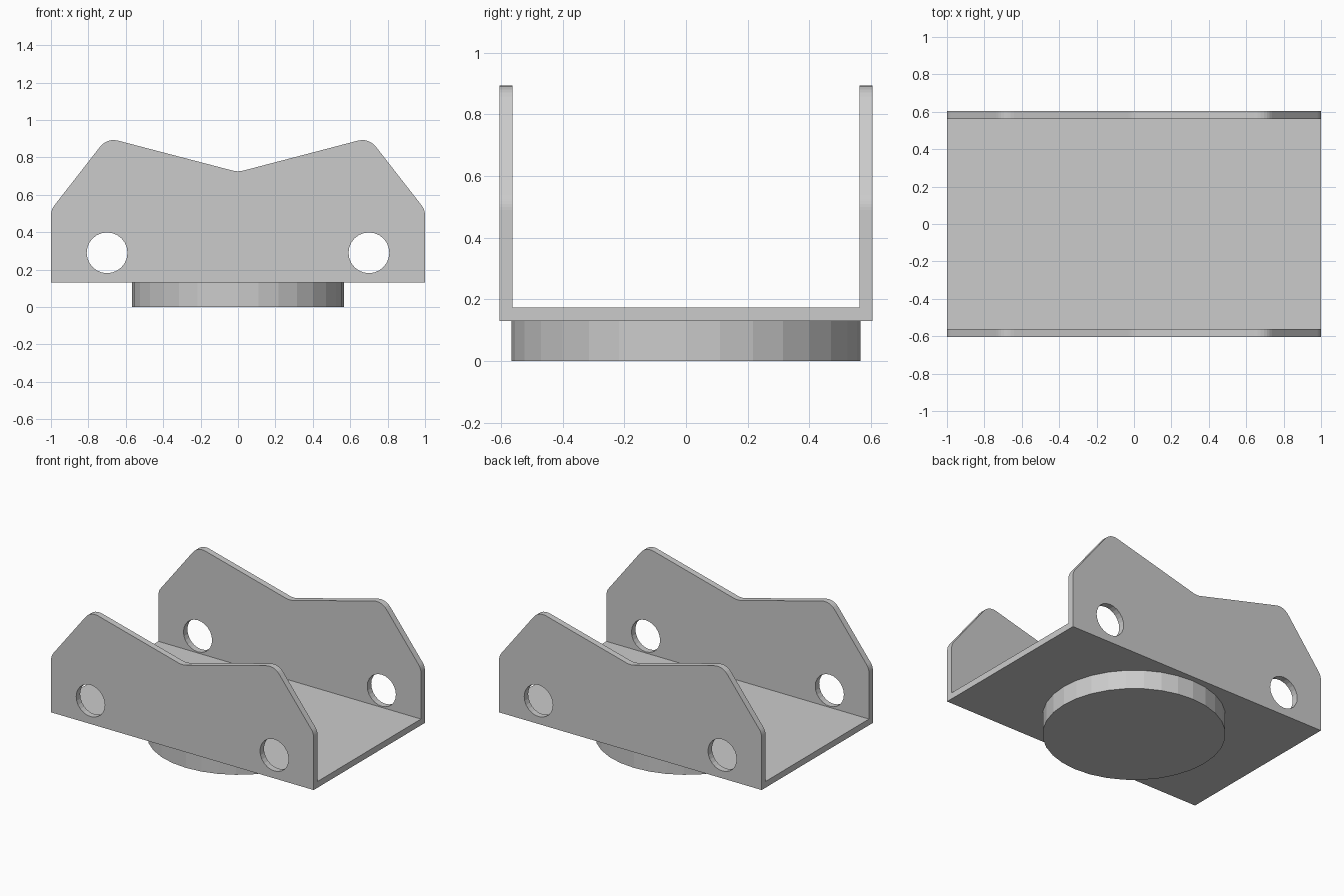
import bpy, bmesh, math
from mathutils import Vector

if "Cube" in bpy.data.objects:
    bpy.data.objects.remove(bpy.data.objects["Cube"])

HALF_Y, WALL, BASE_Z = 0.605, 0.043, 0.13


def fillet(p, prev, nxt, t, steps=6):
    """Round corner p with an arc whose tangent length is t."""
    p, prev, nxt = Vector(p), Vector(prev), Vector(nxt)
    a, b = (prev - p).normalized(), (nxt - p).normalized()
    half = a.angle(b) / 2
    r = t * math.tan(half)
    c = p + (a + b).normalized() * (t / math.cos(half))
    u, v = (p + a * t - c) / r, (p + b * t - c) / r
    ang = u.angle(v)
    return [c + r * (u * math.sin(ang * (1 - k / steps)) + v * math.sin(ang * k / steps)) / math.sin(ang)
            for k in range(steps + 1)]


def prism(name, outline, half_y):
    """Extrude an x-z outline along y, centred on y = 0."""
    bm = bmesh.new()
    face = bm.faces.new([bm.verts.new((x, -half_y, z)) for x, z in outline])
    out = bmesh.ops.extrude_face_region(bm, geom=[face])
    verts = [g for g in out["geom"] if isinstance(g, bmesh.types.BMVert)]
    bmesh.ops.translate(bm, vec=(0, 2 * half_y, 0), verts=verts)
    bmesh.ops.recalc_face_normals(bm, faces=bm.faces)
    me = bpy.data.meshes.new(name)
    bm.to_mesh(me)
    bm.free()
    ob = bpy.data.objects.new(name, me)
    bpy.context.collection.objects.link(ob)
    return ob


def cut(ob, cutter):
    mod = ob.modifiers.new("cut", "BOOLEAN")
    mod.operation, mod.solver, mod.object = "DIFFERENCE", "EXACT", cutter
    bpy.context.view_layer.objects.active = ob
    bpy.ops.object.modifier_apply(modifier=mod.name)
    bpy.data.objects.remove(cutter)


# Bracket silhouette: (x, z, rounding)
corners = [(-1, BASE_Z, 0), (1, BASE_Z, 0), (1, 0.52, 0.03), (0.7, 0.905, 0.06), (0, 0.722, 0.03),
           (-0.7, 0.905, 0.06), (-1, 0.52, 0.03)]
outline = []
for i, (x, z, t) in enumerate(corners):
    prev, nxt = corners[i - 1], corners[(i + 1) % len(corners)]
    outline += fillet((x, z), prev[:2], nxt[:2], t) if t else [Vector((x, z))]
bracket = prism("channel_bracket", outline, HALF_Y)

# Hollow out the channel between the side walls
floor = BASE_Z + WALL
cut(bracket, prism("channel_cutter", [(-1.2, floor), (1.2, floor), (1.2, 1.2), (-1.2, 1.2)], HALF_Y - WALL))

# Bolt holes through both walls
for side in (-1, 1):
    hole = [(side * 0.7 + 0.109 * math.cos(k * math.tau / 24), 0.29 + 0.109 * math.sin(k * math.tau / 24))
            for k in range(24)]
    cut(bracket, prism("hole_cutter", hole, 1))

# Round mounting disc underneath
bpy.ops.mesh.primitive_cylinder_add(vertices=32, radius=0.566, depth=BASE_Z, location=(0, 0, BASE_Z / 2))
bpy.context.object.name = "mounting_disc"
